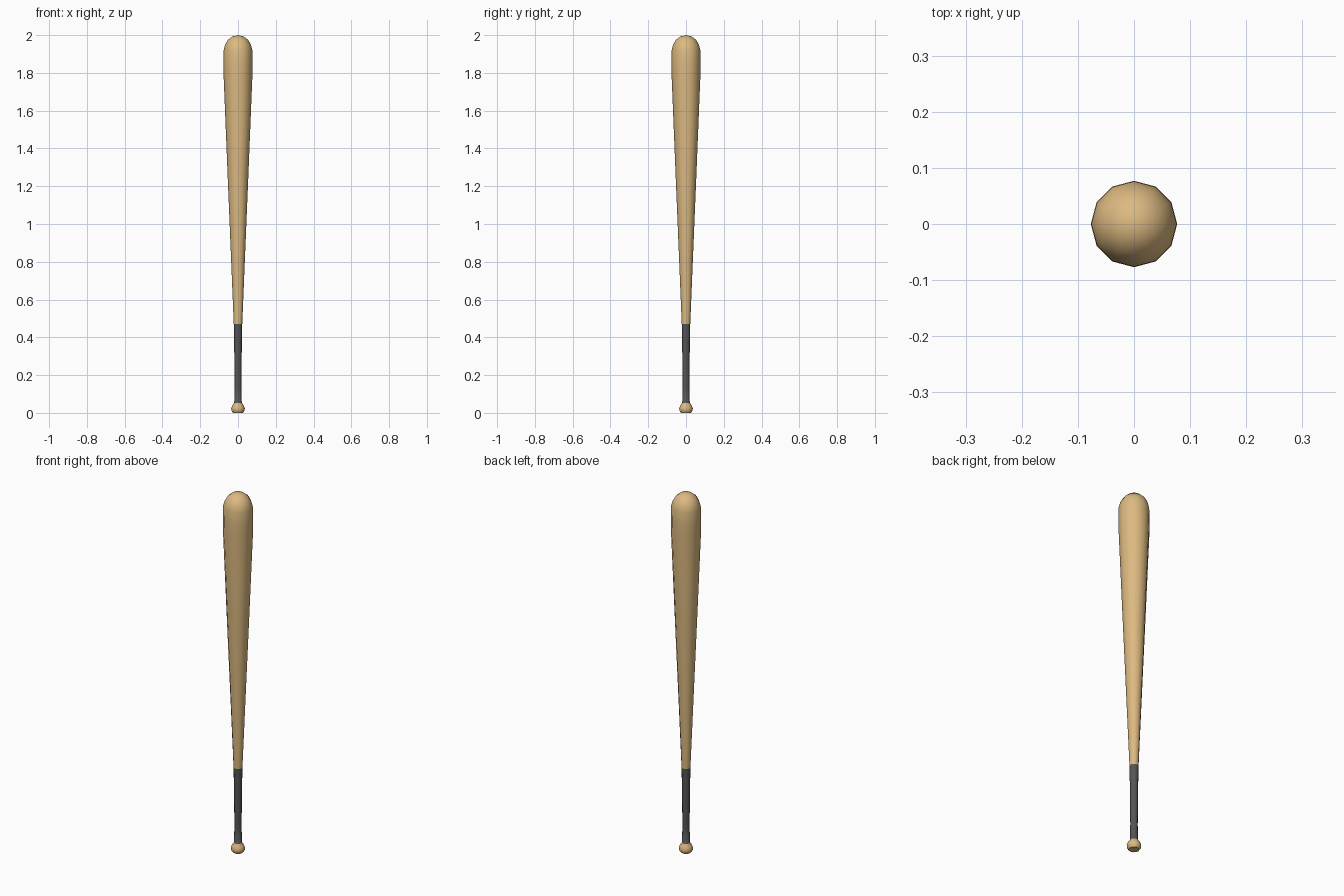
import bpy, bmesh, math

if "Cube" in bpy.data.objects:
    bpy.data.objects.remove(bpy.data.objects["Cube"])

SIDES = 12

def material(name, rgb):
    m = bpy.data.materials.new(name)
    m.diffuse_color = (*rgb, 1)
    m.use_nodes = True
    m.node_tree.nodes["Principled BSDF"].inputs["Base Color"].default_value = m.diffuse_color
    return m

wood = material("pale wood", (0.72, 0.49, 0.22))
wrap = material("dark grip", (0.09, 0.09, 0.09))

# Turned profile of the whole bat: (radius, height)
profile = [
    (0.027, 0.0), (0.035, 0.012), (0.036, 0.024), (0.030, 0.040), (0.020, 0.052),  # knob
    (0.0185, 0.14), (0.0195, 0.30), (0.0215, 0.41), (0.0225, 0.47),                  # grip
    (0.036, 0.80), (0.055, 1.26), (0.076, 1.78),                                 # taper
    (0.077, 1.85), (0.076, 1.92), (0.068, 1.95), (0.053, 1.975), (0.030, 1.993),  # barrel, dome
]

bm = bmesh.new()
rings = []
for r, z in profile:
    rings.append([bm.verts.new((r * math.cos(2 * math.pi * i / SIDES),
                                r * math.sin(2 * math.pi * i / SIDES), z))
                  for i in range(SIDES)])
for a, b in zip(rings, rings[1:]):
    for i in range(SIDES):
        j = (i + 1) % SIDES
        bm.faces.new((a[i], a[j], b[j], b[i]))
# Flat base and dome tip
bm.faces.new(rings[0][::-1])
tip = bm.verts.new((0, 0, 2.0))
for i in range(SIDES):
    bm.faces.new((rings[-1][i], rings[-1][(i + 1) % SIDES], tip))

# Grip colour by height
for f in bm.faces:
    f.smooth = True
    f.material_index = 1 if 0.053 < f.calc_center_median().z < 0.47 else 0

mesh = bpy.data.meshes.new("bat")
bm.to_mesh(mesh)
bm.free()
mesh.materials.append(wood)
mesh.materials.append(wrap)
bat = bpy.data.objects.new("bat", mesh)
bpy.context.collection.objects.link(bat)
bpy.context.view_layer.objects.active = bat
bat.select_set(True)
bpy.ops.object.shade_smooth_by_angle(angle=math.radians(50))
